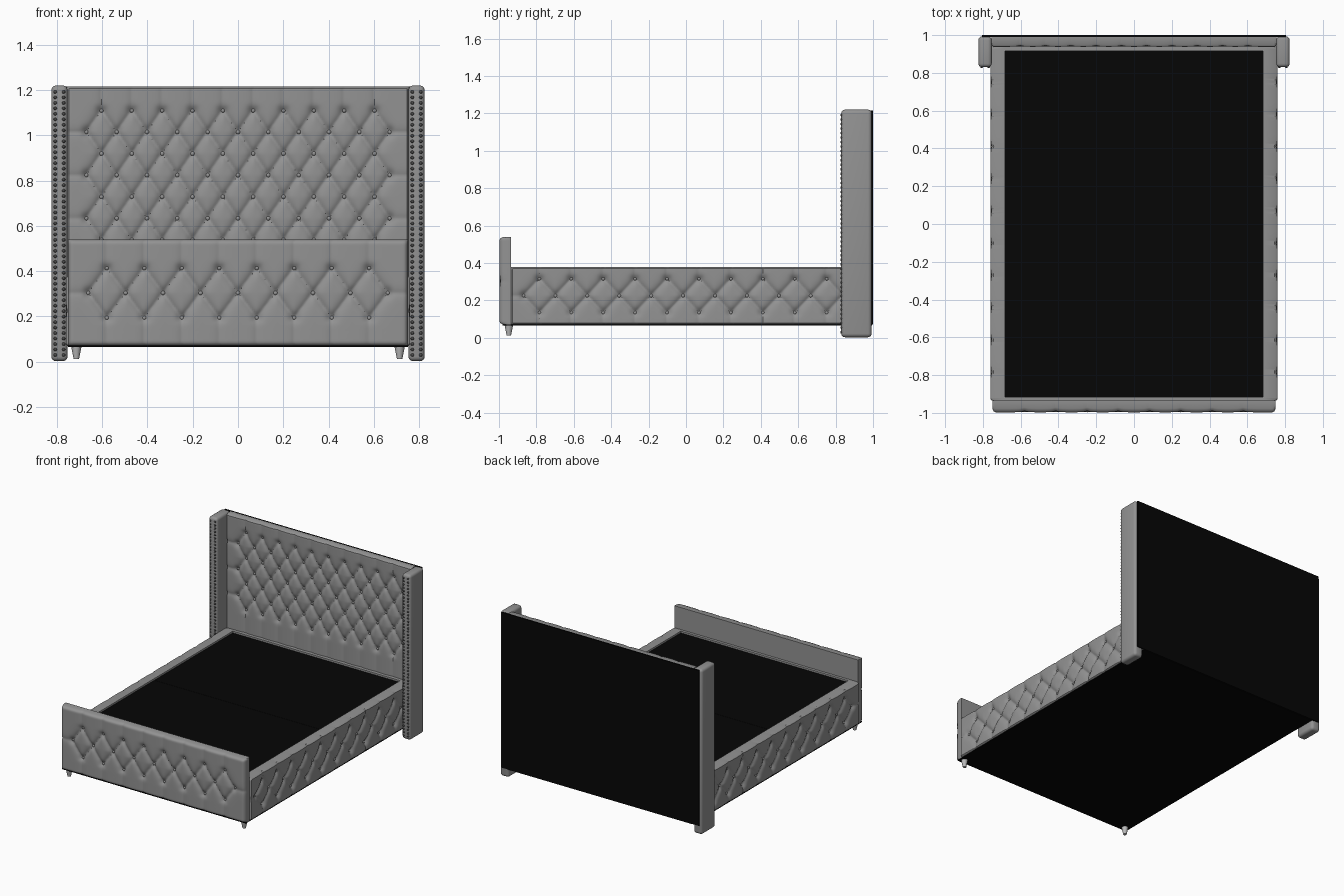
import bpy, bmesh, math
from mathutils import Matrix, Vector

if "Cube" in bpy.data.objects:
    bpy.data.objects.remove(bpy.data.objects["Cube"])


def material(name, value):
    mat = bpy.data.materials.new(name)
    mat.diffuse_color = (value, value, value, 1)
    mat.use_nodes = True
    mat.node_tree.nodes["Principled BSDF"].inputs["Base Color"].default_value = mat.diffuse_color
    return mat


black = material("black_fabric", 0.0018)
grey = material("grey_upholstery", 0.29)
dark = material("dark_nails", 0.07)
pale = material("leg_grey", 0.5)


def finish(bm, name, mat=grey):
    bmesh.ops.recalc_face_normals(bm, faces=bm.faces[:])
    me = bpy.data.meshes.new(name)
    bm.to_mesh(me)
    bm.free()
    ob = bpy.data.objects.new(name, me)
    bpy.context.collection.objects.link(ob)
    me.materials.append(mat)
    return ob


def box(name, lo, hi, mat=grey, bevel=0, segs=4):
    lo, hi = Vector(lo), Vector(hi)
    bm = bmesh.new()
    m = Matrix.Translation((lo + hi) / 2) @ Matrix.Diagonal((*(hi - lo), 1))
    bmesh.ops.create_cube(bm, size=1, matrix=m)
    if bevel:
        bmesh.ops.bevel(bm, geom=bm.edges[:], offset=bevel, segments=segs,
                        profile=0.5, affect='EDGES')
    return finish(bm, name, mat)


def frame(u, v, w, origin):
    m = Matrix((u, v, w)).transposed().to_4x4()
    m.translation = origin
    return m


def studs(name, points, radius, flat, m, mat=grey):
    """Flattened domes at local (u, v, w) points."""
    bm = bmesh.new()
    for p in points:
        bmesh.ops.create_uvsphere(bm, u_segments=10, v_segments=6, radius=radius,
            matrix=Matrix.Translation(p) @ Matrix.Diagonal((1, 1, flat, 1)))
    bmesh.ops.transform(bm, matrix=m, verts=bm.verts[:])
    return finish(bm, name, mat)


def tufted_panel(name, u0, u1, v0, v1, rows, du, thick, rim, m, fold=0.016, step=0.008):
    """Padded slab with diamond tufting; rows = [(v, [u...]), ...] from top to bottom."""
    # fold lines: diamonds between rows, then straight pleats out to the edges
    segs = []
    for (va, ua), (vb, ub) in zip(rows, rows[1:]):
        segs += [(a, va, b, vb, fold) for a in ua for b in ub if abs(a - b) < du * 0.6]
    segs += [(a, rows[0][0], a, v1, fold * 0.5) for a in rows[0][1]]
    segs += [(a, rows[-1][0], a, v0, fold * 0.5) for a in rows[-1][1]]
    for v, us in rows[1::2]:
        segs += [(us[0], v, u0, v, fold * 0.4), (us[-1], v, u1, v, fold * 0.4)]
    nu, nv = round((u1 - u0) / step), round((v1 - v0) / step)
    su, sv = (u1 - u0) / nu, (v1 - v0) / nv
    depth = [[0.0] * (nv + 1) for _ in range(nu + 1)]

    def window(a, b, lo, s, n, pad):
        return range(max(0, int((min(a, b) - pad - lo) / s)),
                     min(n, int((max(a, b) + pad - lo) / s) + 1) + 1)

    for a, b, c, d, amp in segs:
        dx, dy = c - a, d - b
        ll = dx * dx + dy * dy
        for i in window(a, c, u0, su, nu, 0.06):
            for j in window(b, d, v0, sv, nv, 0.06):
                x, y = u0 + i * su - a, v0 + j * sv - b
                t = min(1, max(0, (x * dx + y * dy) / ll))
                r = math.hypot(x - t * dx, y - t * dy)
                depth[i][j] = max(depth[i][j], amp * math.exp(-r / 0.017))
    buttons = [(u, v) for v, us in rows for u in us]
    for u, v in buttons:
        for i in window(u, u, u0, su, nu, 0.06):
            for j in window(v, v, v0, sv, nv, 0.06):
                r = math.hypot(u0 + i * su - u, v0 + j * sv - v)
                depth[i][j] += 0.010 * math.exp(-(r / 0.022) ** 2)

    bm = bmesh.new()
    grid = []
    for i in range(nu + 1):
        col = []
        for j in range(nv + 1):
            w = -depth[i][j]
            for e in (min(i, nu - i) * su, min(j, nv - j) * sv):
                if e < rim:
                    w -= rim - math.sqrt(rim * rim - (rim - e) ** 2)
            col.append(bm.verts.new((u0 + i * su, v0 + j * sv, max(w, -thick * 0.8))))
        grid.append(col)
    for i in range(nu):
        for j in range(nv):
            bm.faces.new((grid[i][j], grid[i + 1][j], grid[i + 1][j + 1], grid[i][j + 1]))
    # sides and flat back
    border = [e for e in bm.edges if e.is_boundary]
    ext = bmesh.ops.extrude_edge_only(bm, edges=border)["geom"]
    for g in ext:
        if isinstance(g, bmesh.types.BMVert):
            g.co.z = -thick
    bmesh.ops.contextual_create(bm, geom=[g for g in ext if isinstance(g, bmesh.types.BMEdge)])
    bmesh.ops.transform(bm, matrix=m, verts=bm.verts[:])
    finish(bm, name)
    studs(name + "_buttons", [(u, v, -0.022) for u, v in buttons], 0.0095, 0.6, m)


def spread(n, d, centre=0.0):
    return [centre + (i - (n - 1) / 2) * d for i in range(n)]


X, Y, Z = (1, 0, 0), (0, 1, 0), (0, 0, 1)

# headboard
rows = [(1.11 - 0.0953 * i, spread(10 + i % 2, 0.134)) for i in range(7)]
tufted_panel("headboard", -0.755, 0.755, 0.07, 1.215, rows, 0.134, 0.055, 0.012,
             frame(X, Z, (0, -1, 0), (0, 0.938, 0)))
box("headboard_back", (-0.805, 0.99, 0.07), (0.805, 1.0, 1.216), black)

# footboard
rows = [(0.414, spread(8, 0.1655)), (0.304, spread(9, 0.1655)), (0.194, spread(8, 0.1655))]
tufted_panel("footboard", -0.75, 0.75, 0.07, 0.54, rows, 0.1655, 0.062, 0.02,
             frame(X, Z, (0, -1, 0), (0, -0.997, 0)))

# side rails, wings, nail trim and legs on both sides
top = [-0.784 + 0.1707 * i for i in range(10)]
mid = [-0.869 + 0.1707 * i for i in range(11)]
rows = [(0.316, top), (0.225, mid), (0.134, top)]
for side, s in (("left", -1), ("right", 1)):
    tufted_panel(side + "_side_rail", -0.936, 0.94, 0.07, 0.378, rows, 0.1707, 0.077, 0.01,
                 frame(Y, Z, (s, 0, 0), (s * 0.76, 0, 0)))
    xs = sorted((s * 0.753, s * 0.824))
    box(side + "_wing", (xs[0], 0.83, 0.003), (xs[1], 0.993, 1.22), grey, 0.02)
    nails = [(s * x, 0.03 + 0.0242 * i, 0) for x in (0.77, 0.807) for i in range(49)]
    studs(side + "_wing_nails", nails, 0.0075, 0.8,
          frame(X, Z, (0, -1, 0), (0, 0.831, 0)), dark)
    bm = bmesh.new()
    bmesh.ops.create_cone(bm, cap_ends=True, segments=16, radius1=0.012, radius2=0.025,
                          depth=0.065, matrix=Matrix.Translation((s * 0.714, -0.947, 0.0455)))
    finish(bm, side + "_front_leg", pale)

# end rails closing the frame
box("head_rail", (-0.69, 0.915, 0.07), (0.69, 0.942, 0.378))
box("foot_rail", (-0.69, -0.937, 0.07), (0.69, -0.915, 0.378))

# mattress platform in two halves, and dust cover underneath
box("platform_foot_half", (-0.686, -0.916, 0.345), (0.686, -0.001, 0.365), black)
box("platform_head_half", (-0.686, 0.001, 0.345), (0.686, 0.916, 0.365), black)
box("dust_cover", (-0.75, -0.98, 0.066), (0.75, 0.995, 0.072), black)

# smooth shading with sharp creases kept
bpy.ops.object.select_all(action='SELECT')
bpy.context.view_layer.objects.active = bpy.context.selected_objects[0]
bpy.ops.object.shade_smooth_by_angle(angle=math.radians(40))
